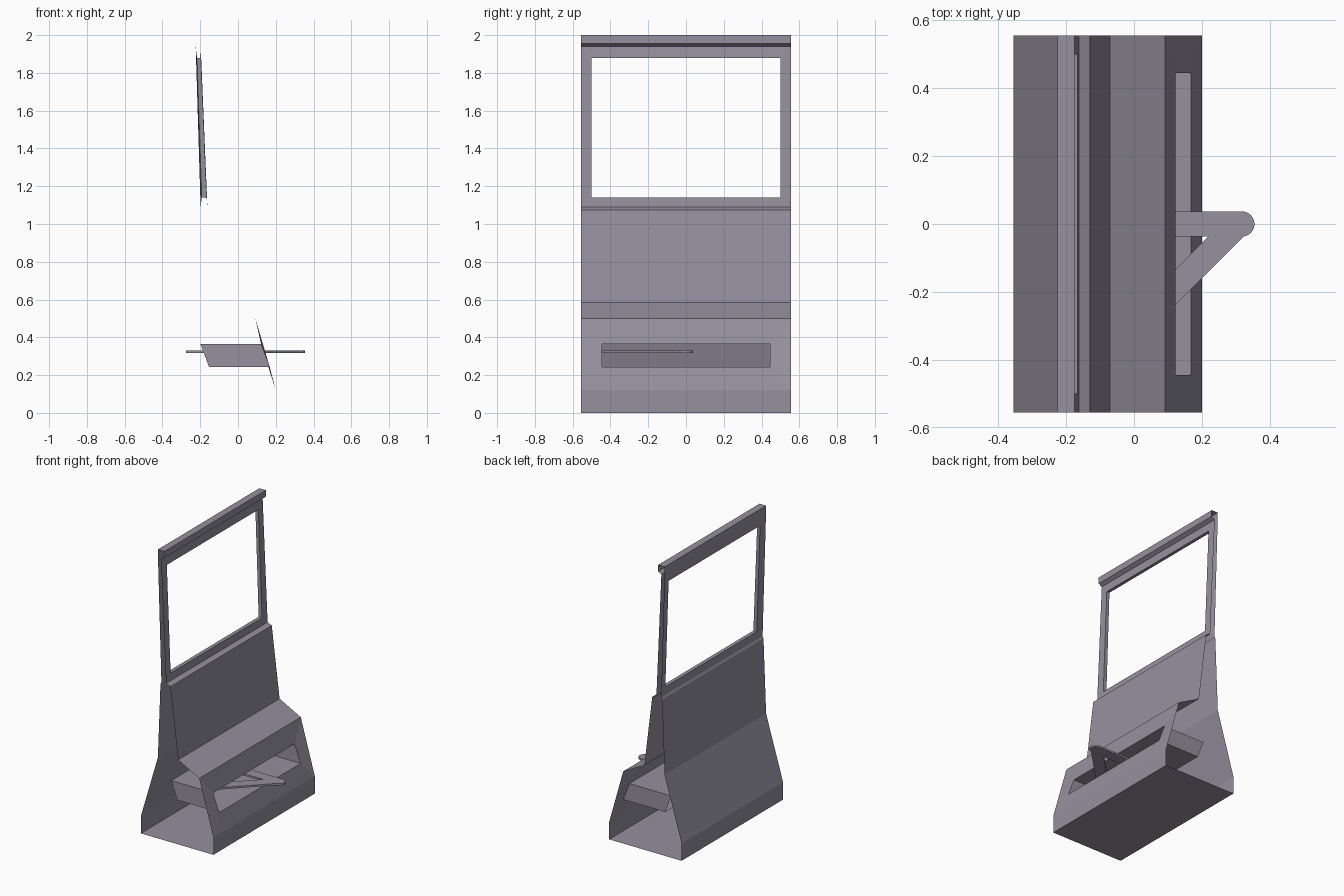
import bpy, bmesh, math

if "Cube" in bpy.data.objects:
    bpy.data.objects.remove(bpy.data.objects["Cube"])

W = 0.555  # half width of the cabinet

paint = bpy.data.materials.new("grey_violet_paint")
paint.diffuse_color = (0.30, 0.28, 0.345, 1)
paint.use_nodes = True
paint.node_tree.nodes["Principled BSDF"].inputs["Base Color"].default_value = paint.diffuse_color


def make(name, verts, faces, recalc=True):
    me = bpy.data.meshes.new(name)
    me.from_pydata(verts, [], faces)
    bm = bmesh.new()
    bm.from_mesh(me)
    bmesh.ops.remove_doubles(bm, verts=bm.verts, dist=1e-5)
    if recalc:
        bmesh.ops.recalc_face_normals(bm, faces=bm.faces)
    bm.to_mesh(me)
    bm.free()
    me.materials.append(paint)
    ob = bpy.data.objects.new(name, me)
    bpy.context.collection.objects.link(ob)
    return ob


def sheet(name, profile, half=W):
    """Thin sheet: an (x, z) profile swept along y."""
    verts = [(x, y, z) for x, z in profile for y in (-half, half)]
    faces = [(2*i, 2*i + 2, 2*i + 3, 2*i + 1) for i in range(len(profile) - 1)]
    return make(name, verts, faces, False)


def ring(half, a, b):
    """Rectangle between two (x, z) points."""
    return [(a[0], -half, a[1]), (a[0], half, a[1]), (b[0], half, b[1]), (b[0], -half, b[1])]


LOOP = [(i, (i + 1) % 4, 4 + (i + 1) % 4, 4 + i) for i in range(4)]


def holed_panel(name, bottom, top, hole_bottom, hole_top, half):
    """Sloping panel with a rectangular hole; returns the hole outline."""
    hole = ring(half, hole_bottom, hole_top)
    make(name, ring(W, bottom, top) + hole, LOOP)
    return hole


def plate(name, outline, z, t):
    """Flat plate from an (x, y) outline."""
    n = len(outline)
    verts = [(x, y, z - t/2) for x, y in outline] + [(x, y, z + t/2) for x, y in outline]
    faces = [tuple(range(n))[::-1], tuple(range(n, 2*n))]
    faces += [(i, (i + 1) % n, n + (i + 1) % n, n + i) for i in range(n)]
    return make(name, verts, faces)


# lower cabinet: back, floor and toe kick
sheet("cabinet_back_and_floor", [(-0.198, 1.09), (-0.205, 1.075), (-0.225, 0.56),
                                 (-0.355, 0.12), (-0.355, 0), (0.2, 0), (0.2, 0.12)])
# shelf, upper front and shoulder
sheet("cabinet_upper_front", [(0.092, 0.5), (-0.07, 0.585), (-0.13, 1.075), (-0.162, 1.09)])

# lower front with tray opening, and the open-backed tray sleeve
slot = holed_panel("cabinet_lower_front", (0.2, 0.12), (0.092, 0.5),
                   (0.168, 0.242), (0.122, 0.365), 0.445)
make("tray", slot + [(x - 0.321, y, z) for x, y, z in slot], LOOP)

# window frame
front = holed_panel("frame_front", (-0.162, 1.09), (-0.2, 1.94),
                    (-0.166, 1.14), (-0.195, 1.88), 0.5)
rear = holed_panel("frame_back", (-0.198, 1.09), (-0.224, 1.94),
                   (-0.192, 1.14), (-0.217, 1.88), 0.5)
make("window_reveal", front + rear, LOOP)

# header rail
sheet("header", [(-0.2, 1.94), (-0.175, 1.955), (-0.175, 2.0), (-0.225, 2.0), (-0.224, 1.94)])

# bracket: rounded arm with a diagonal brace
R = 0.037
tip = [(0.318 + R*math.cos(a), R*math.sin(a))
       for a in (math.radians(-90 + 15*i) for i in range(13))]
plate("bracket_arm", [(-0.275, R), (-0.275, -R)] + tip, 0.323, 0.013)
plate("bracket_brace", [(0.323, -R), (0.218, -R), (-0.188, -0.443), (-0.083, -0.443)], 0.323, 0.013)
